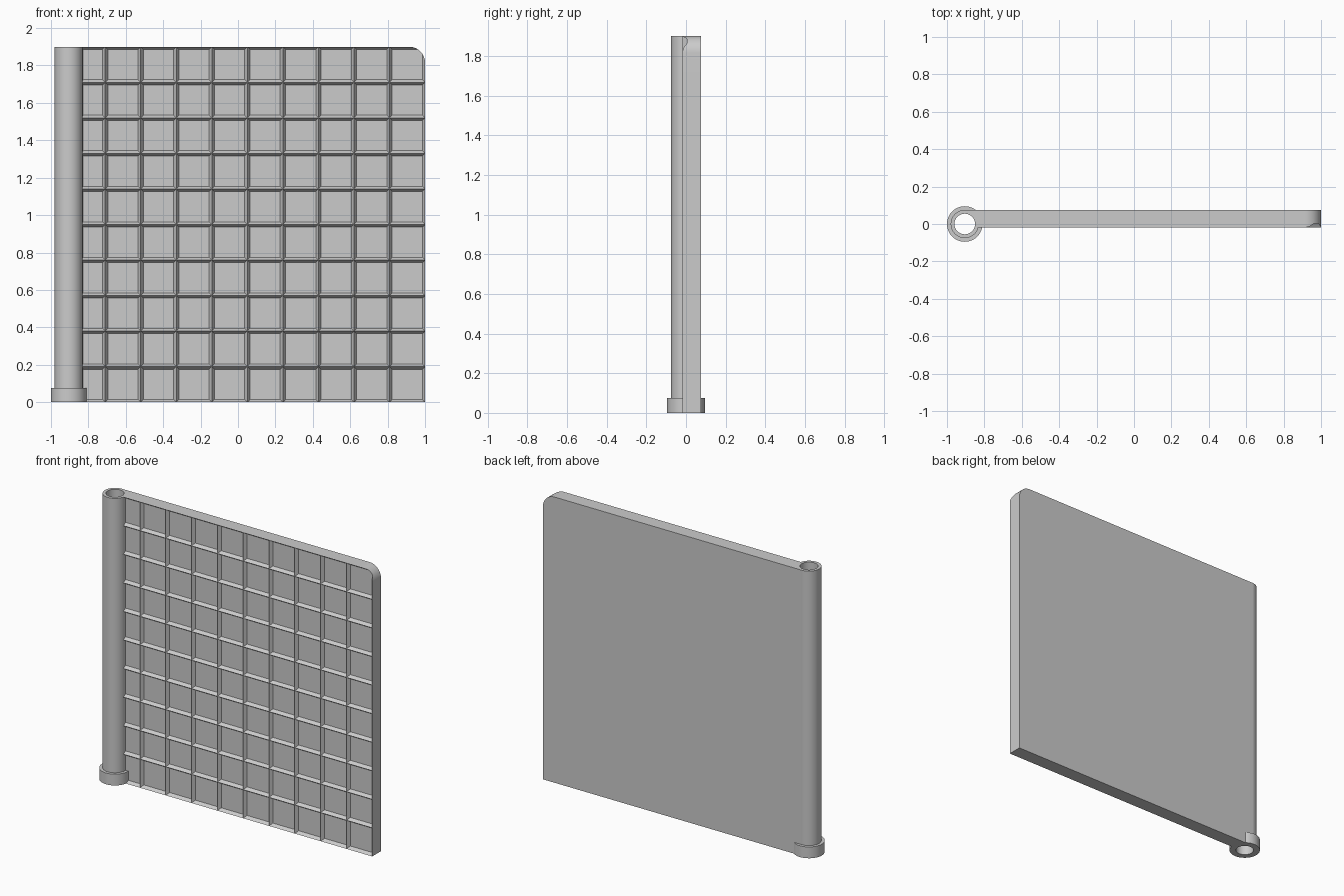
import bpy, bmesh, math
from mathutils import Matrix

cube = bpy.data.objects.get("Cube")
if cube:
    bpy.data.objects.remove(cube, do_unlink=True)

AXIS_X = -0.905            # centre of the tube
TUBE_R, COLLAR_R, BORE_R = 0.075, 0.095, 0.055
HEIGHT, COLLAR_H = 1.9, 0.075
FRONT, BACK = -0.018, 0.075
CELLS, WALL, DEPTH = 10, 0.02, 0.022
CORNER = 0.085

grey = bpy.data.materials.new("plain grey")
grey.use_nodes = True
colour = (0.6, 0.6, 0.6, 1)
grey.diffuse_color = colour
grey.node_tree.nodes["Principled BSDF"].inputs["Base Color"].default_value = colour


def add_object(name, bm):
    bmesh.ops.recalc_face_normals(bm, faces=bm.faces)
    mesh = bpy.data.meshes.new(name)
    bm.to_mesh(mesh)
    bm.free()
    obj = bpy.data.objects.new(name, mesh)
    bpy.context.collection.objects.link(obj)
    mesh.materials.append(grey)
    return obj


def activate(obj):
    bpy.ops.object.select_all(action='DESELECT')
    obj.select_set(True)
    bpy.context.view_layer.objects.active = obj


def smooth(obj):
    activate(obj)
    bpy.ops.object.shade_smooth_by_angle(angle=math.radians(25))


def ring(name, inner, outer, z0, z1):
    """Hollow cylinder on the tube axis, spun from its cross-section."""
    bm = bmesh.new()
    corners = [(inner, z0), (outer, z0), (outer, z1), (inner, z1)]
    verts = [bm.verts.new((AXIS_X + r, 0, z)) for r, z in corners]
    edges = [bm.edges.new((verts[i], verts[i - 1])) for i in range(4)]
    bmesh.ops.spin(bm, geom=verts + edges, cent=(AXIS_X, 0, 0), axis=(0, 0, 1),
                   angle=math.tau, steps=64, use_merge=True)
    bmesh.ops.remove_doubles(bm, verts=bm.verts, dist=1e-5)
    obj = add_object(name, bm)
    smooth(obj)
    return obj


def cut(target, cutter):
    mod = target.modifiers.new("cut", 'BOOLEAN')
    mod.operation, mod.solver, mod.object = 'DIFFERENCE', 'EXACT', cutter
    activate(target)
    bpy.ops.object.modifier_apply(modifier=mod.name)
    bpy.data.objects.remove(cutter, do_unlink=True)


# Panel: a slab whose front is a lattice of shallow, slope-walled pockets
bm = bmesh.new()
place = (Matrix.Translation((1 - HEIGHT / 2, FRONT, HEIGHT / 2))
         @ Matrix.Rotation(math.pi / 2, 4, 'X'))
bmesh.ops.create_grid(bm, x_segments=CELLS, y_segments=CELLS, size=HEIGHT / 2, matrix=place)
front = list(bm.faces)
rim = [e for e in bm.edges if e.is_boundary]
sides = bmesh.ops.extrude_edge_only(bm, edges=rim)["geom"]
back_edges = [g for g in sides if isinstance(g, bmesh.types.BMEdge)]
for v in {v for e in back_edges for v in e.verts}:
    v.co.y = BACK
bmesh.ops.contextual_create(bm, geom=[e for e in back_edges if e.is_boundary])
bmesh.ops.recalc_face_normals(bm, faces=bm.faces)
bmesh.ops.inset_individual(bm, faces=front, thickness=WALL, depth=-DEPTH)
panel = add_object("panel", bm)

# Rounded upper corner
bm = bmesh.new()
arc = [(1 - CORNER + CORNER * math.cos(a), HEIGHT - CORNER + CORNER * math.sin(a))
       for a in (math.pi / 2 * i / 16 for i in range(17))]
arc += [(arc[-1][0], HEIGHT + 0.1), (1.1, HEIGHT + 0.1), (1.1, arc[0][1])]
face = bm.faces.new([bm.verts.new((x, -0.3, z)) for x, z in arc])
top = bmesh.ops.extrude_face_region(bm, geom=[face])["geom"]
bmesh.ops.translate(bm, verts=[g for g in top if isinstance(g, bmesh.types.BMVert)],
                    vec=(0, 0.6, 0))
cut(panel, add_object("corner_cutter", bm))

# Clear the panel away from the tube
bm = bmesh.new()
bmesh.ops.create_cone(bm, cap_ends=True, segments=64, radius1=TUBE_R - 0.0005,
                      radius2=TUBE_R - 0.0005, depth=HEIGHT + 0.4,
                      matrix=Matrix.Translation((AXIS_X, 0, HEIGHT / 2)))
cut(panel, add_object("tube_cutter", bm))
smooth(panel)

# Hinge tube with a wider foot collar
ring("hinge_tube", BORE_R, TUBE_R, 0, HEIGHT)
ring("foot_collar", TUBE_R - 0.001, COLLAR_R, 0, COLLAR_H)
